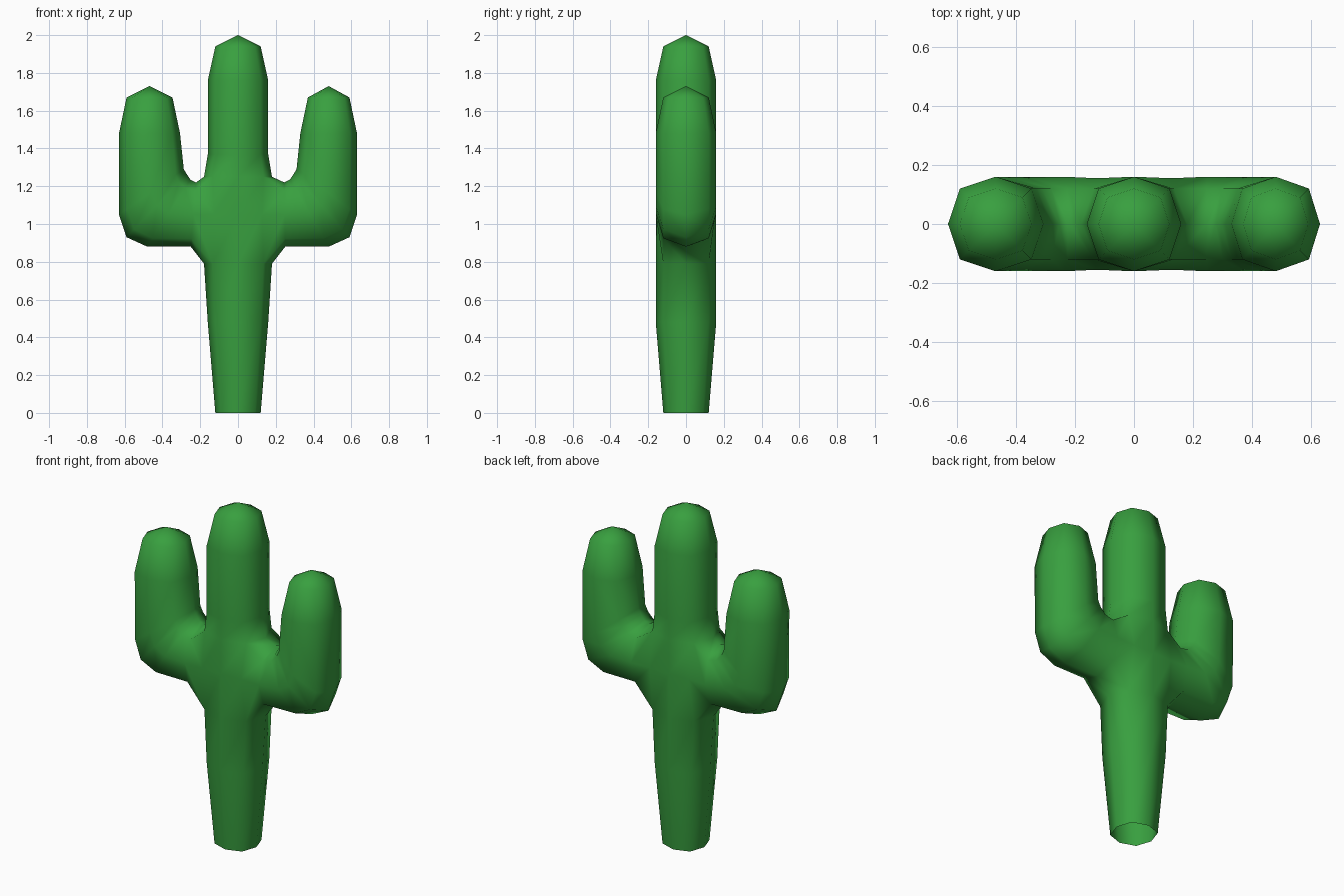
import bpy, bmesh
from mathutils import Vector

if "Cube" in bpy.data.objects:
    bpy.data.objects.remove(bpy.data.objects["Cube"])

bm = bmesh.new()

# Octagon factors (vertex on each axis, slightly full diagonals)
OCT = [(1, 0), (.75, .75), (0, 1), (-.75, .75), (-1, 0), (-.75, -.75), (0, -1), (.75, -.75)]


def ring(center, u, v):
    c, u, v = Vector(center), Vector(u), Vector(v)
    return [bm.verts.new(c + u * a + v * b) for a, b in OCT]


def bridge(a, b, skip=()):
    for k in range(8):
        if k not in skip:
            n = (k + 1) % 8
            bm.faces.new((a[k], a[n], b[n], b[k]))


def cap(r, tip):
    t = bm.verts.new(tip)
    for k in range(8):
        bm.faces.new((r[k], r[(k + 1) % 8], t))


# Trunk: (z, half width, half depth), with openings left for the arms
profile = [(0, .12, .12), (.48, .16, .16), (.79, .18, .16), (1.05, .17, .16),
           (1.25, .18, .16), (1.37, .16, .16), (1.76, .16, .16), (1.94, .12, .12)]
trunk = [ring((0, 0, z), (rx, 0, 0), (0, ry, 0)) for z, rx, ry in profile]
for i in range(len(trunk) - 1):
    bridge(trunk[i], trunk[i + 1], (0, 7, 3, 4) if i in (2, 3) else ())
cap(trunk[-1], (0, 0, 2))
low, mid, high = trunk[2:5]
for k in (1, 3, 5, 7):
    mid[k].co.y *= .155 / .12

# Arms: each ring spans from an inner point to an outer point of the elbow
path = [(.245, 1.22, .25, .88, .16), (.275, 1.235, .48, .88, .16), (.295, 1.265, .59, .93, .16),
        (.31, 1.29, .63, 1.05, .16), (.33, 1.48, .63, 1.48, .16), (.37, 1.67, .59, 1.67, .12)]


def arm(side, shift):
    k0, kb, kf = (0, 1, 7) if side > 0 else (4, 3, 5)
    prev = [high[k0], high[kb], mid[kb], low[kb], low[k0], low[kf], mid[kf], high[kf]]
    for xi, zi, xo, zo, d in path:
        a = Vector((side * (xi - shift), 0, zi))
        b = Vector((side * xo, 0, zo))
        cur = ring((a + b) / 2, (a - b) / 2, (0, d, 0))
        bridge(prev, cur)
        prev = cur
    cap(prev, (side * (.48 - shift / 2), 0, 1.73))


arm(1, 0)
arm(-1, .023)

# Remove the trunk vertices left loose inside the arm openings
bmesh.ops.delete(bm, geom=[v for v in bm.verts if not v.link_faces], context='VERTS')
bmesh.ops.recalc_face_normals(bm, faces=bm.faces[:])
for f in bm.faces:
    f.smooth = True

mesh = bpy.data.meshes.new("cactus")
bm.to_mesh(mesh)
bm.free()
cactus = bpy.data.objects.new("cactus", mesh)
bpy.context.collection.objects.link(cactus)

green = bpy.data.materials.new("cactus_green")
green.diffuse_color = (.04, .35, .05, 1)
green.use_nodes = True
green.node_tree.nodes["Principled BSDF"].inputs["Base Color"].default_value = green.diffuse_color
mesh.materials.append(green)
